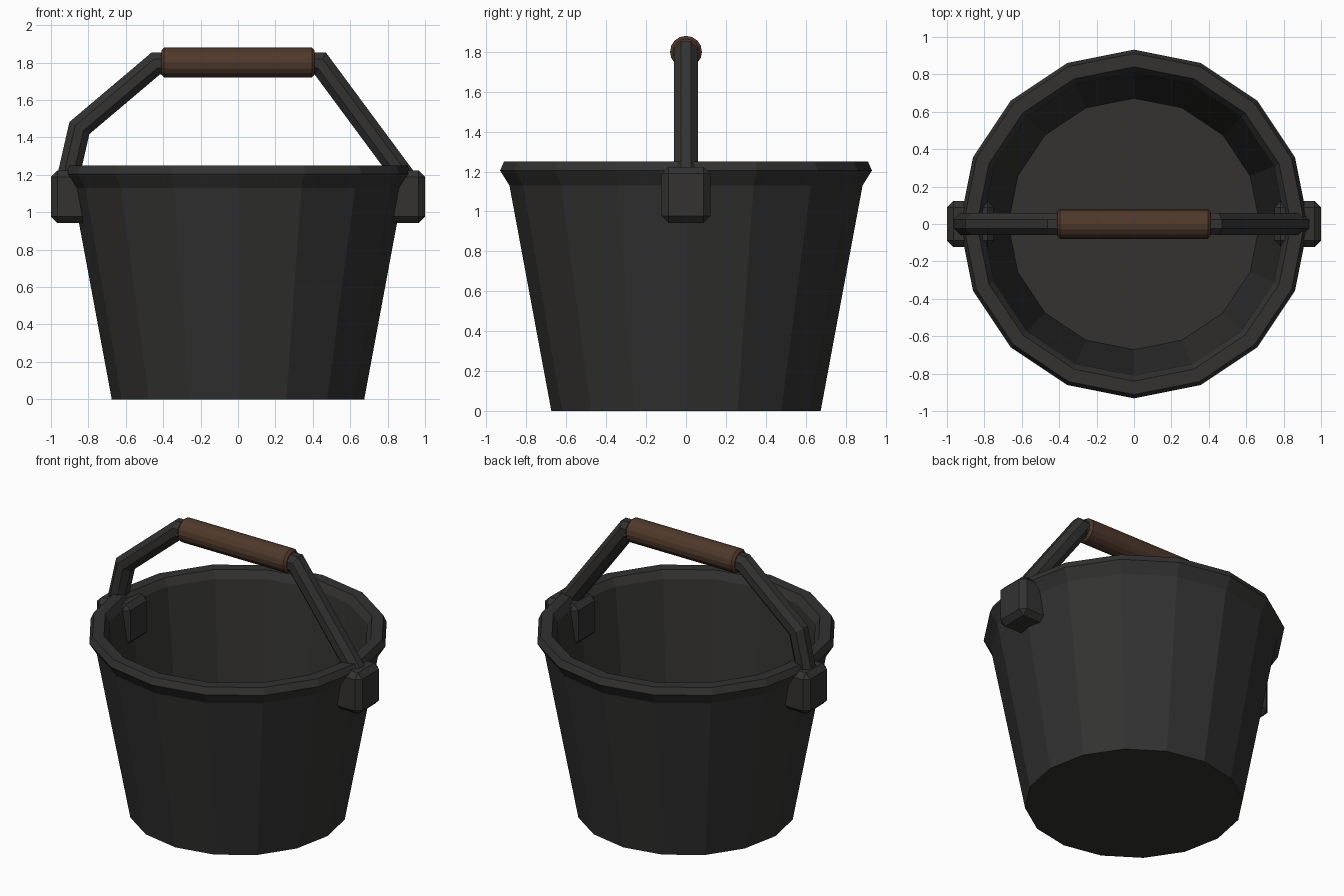
import bpy, bmesh, math
from mathutils import Vector

if "Cube" in bpy.data.objects:
    bpy.data.objects.remove(bpy.data.objects["Cube"])


def material(name, rgb):
    m = bpy.data.materials.new(name)
    m.diffuse_color = (*rgb, 1)
    m.use_nodes = True
    m.node_tree.nodes["Principled BSDF"].inputs["Base Color"].default_value = m.diffuse_color
    return m


IRON = material("dark_iron", (0.033, 0.032, 0.031))
WOOD = material("brown_wood", (0.08, 0.041, 0.024))


def add_object(name, bm, mat):
    bmesh.ops.recalc_face_normals(bm, faces=bm.faces)
    mesh = bpy.data.meshes.new(name)
    bm.to_mesh(mesh)
    bm.free()
    mesh.materials.append(mat)
    ob = bpy.data.objects.new(name, mesh)
    bpy.context.collection.objects.link(ob)
    return ob


def skin(name, rings, mat):
    """Join consecutive rings of points with quads and cap both ends."""
    bm = bmesh.new()
    loops = [[bm.verts.new(p) for p in ring] for ring in rings]
    n = len(loops[0])
    for a, b in zip(loops, loops[1:]):
        for i in range(n):
            j = (i + 1) % n
            bm.faces.new((a[i], a[j], b[j], b[i]))
    bm.faces.new(loops[0])
    bm.faces.new(loops[-1])
    return add_object(name, bm, mat)


def circle(n, offset=0.0):
    return [(math.cos(2 * math.pi * (i + offset) / n),
             math.sin(2 * math.pi * (i + offset) / n)) for i in range(n)]


# Bucket: 16-sided outer wall, flared rim, inner wall and floor
profile = [(0.675, 0), (0.885, 1.13), (0.932, 1.205), (0.912, 1.25),
           (0.84, 1.25), (0.81, 1.20), (0.672, 0.03)]
skin("bucket", [[(r * c, r * s, z) for c, s in circle(16)]
                for r, z in profile], IRON)

# Chamfered lugs clamped on the rim at each side
for side, label in ((-1, "left"), (1, "right")):
    bm = bmesh.new()
    bmesh.ops.create_cube(bm, size=1)
    for v in bm.verts:
        v.co = (side * 0.875 + v.co.x * 0.25, v.co.y * 0.245,
                1.083 + v.co.z * 0.28)
    bmesh.ops.bevel(bm, geom=bm.edges[:], offset=0.034, segments=1,
                    affect='EDGES')
    add_object(label + "_lug", bm, IRON)

# Bent octagonal handle rod with mitred corners
path = [Vector(p) for p in ((-0.912, 0, 1.17), (-0.848, 0, 1.45),
                            (-0.44, 0, 1.795), (0.44, 0, 1.795),
                            (0.895, 0, 1.18))]
rings = []
for i, p in enumerate(path):
    d_in = (p - path[max(i - 1, 0)]).normalized()
    d_out = (path[min(i + 1, len(path) - 1)] - p).normalized()
    tangent = (d_in + d_out).normalized()
    normal = Vector((-tangent.z, 0, tangent.x))
    half = max(tangent.dot(d_in), tangent.dot(d_out))
    rings.append([p + normal * (0.064 * c / half) + Vector((0, 0.064 * s, 0))
                  for c, s in circle(8, 0.5)])
skin("handle_rod", rings, IRON)

# Wooden grip with chamfered ends
skin("grip", [[(x, r * c, 1.80 + r * s) for c, s in circle(16)]
              for x, r in ((-0.41, 0.065), (-0.395, 0.08),
                           (0.395, 0.08), (0.41, 0.065))], WOOD)
